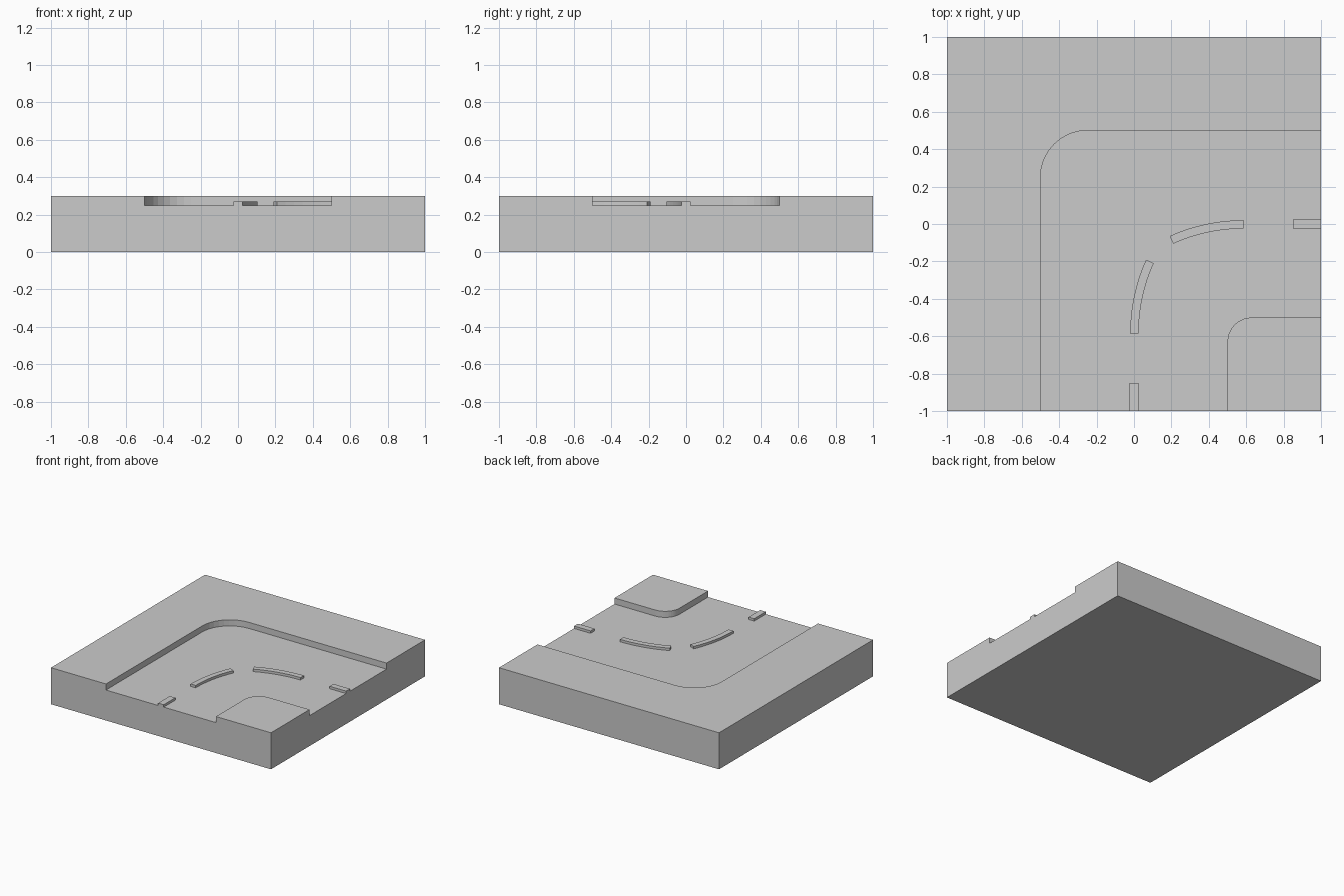
import bpy, bmesh
from math import sin, cos, pi, radians

if "Cube" in bpy.data.objects:
    bpy.data.objects.remove(bpy.data.objects["Cube"])

ROAD_Z, TOP_Z, DASH_Z = 0.25, 0.30, 0.27


def prism(name, outline, z0, z1):
    """Extrude a closed 2D outline from z0 to z1."""
    bm = bmesh.new()
    face = bm.faces.new([bm.verts.new((x, y, z0)) for x, y in outline])
    ext = bmesh.ops.extrude_face_region(bm, geom=[face])
    verts = [v for v in ext["geom"] if isinstance(v, bmesh.types.BMVert)]
    bmesh.ops.translate(bm, verts=verts, vec=(0, 0, z1 - z0))
    bmesh.ops.recalc_face_normals(bm, faces=bm.faces)
    mesh = bpy.data.meshes.new(name)
    bm.to_mesh(mesh)
    bm.free()
    obj = bpy.data.objects.new(name, mesh)
    bpy.context.collection.objects.link(obj)
    return obj


def arc(cx, cy, r, a0, a1, n):
    """Points on an arc, angles in degrees."""
    angles = [radians(a0 + (a1 - a0) * i / n) for i in range(n + 1)]
    return [(cx + r * cos(a), cy + r * sin(a)) for a in angles]


def swap(outline):
    """Mirror an outline across the tile's diagonal."""
    return [(-y, -x) for x, y in outline]


# Tile block with the road sunk into it
block = prism("pavement_tile", [(-1, -1), (1, -1), (1, 1), (-1, 1)], 0, TOP_Z)
outer_curb = [(-0.5, -1.1)] + arc(-0.25, 0.25, 0.25, 180, 90, 10) + [(1.1, 0.5)]
inner_curb = [(1.1, -0.5)] + arc(0.63, -0.63, 0.13, 90, 180, 10) + [(0.5, -1.1)]
cutter = prism("road_cutter", outer_curb + inner_curb, ROAD_Z, 0.5)
cutter.hide_render = True

cut = block.modifiers.new("road_cut", 'BOOLEAN')
cut.operation = 'DIFFERENCE'
cut.solver = 'EXACT'
cut.object = cutter
bpy.context.view_layer.objects.active = block
bpy.ops.object.modifier_apply(modifier=cut.name)
bpy.data.objects.remove(cutter)

# Centre line dashes: one straight and one curved, each mirrored
straight = [(0.85, -0.025), (1, -0.025), (1, 0.025), (0.85, 0.025)]
R, W, CX = 0.935, 0.0225, 0.585
CY = -0.002 - R
curved = (arc(CX, CY, R + W, 90, 114.3, 8)
          + arc(CX, CY, R - W, 114.3, 90, 8))
for kind, outline in (("straight", straight), ("curved", curved)):
    prism(kind + "_dash_right", outline, ROAD_Z, DASH_Z)
    prism(kind + "_dash_front", swap(outline), ROAD_Z, DASH_Z)
